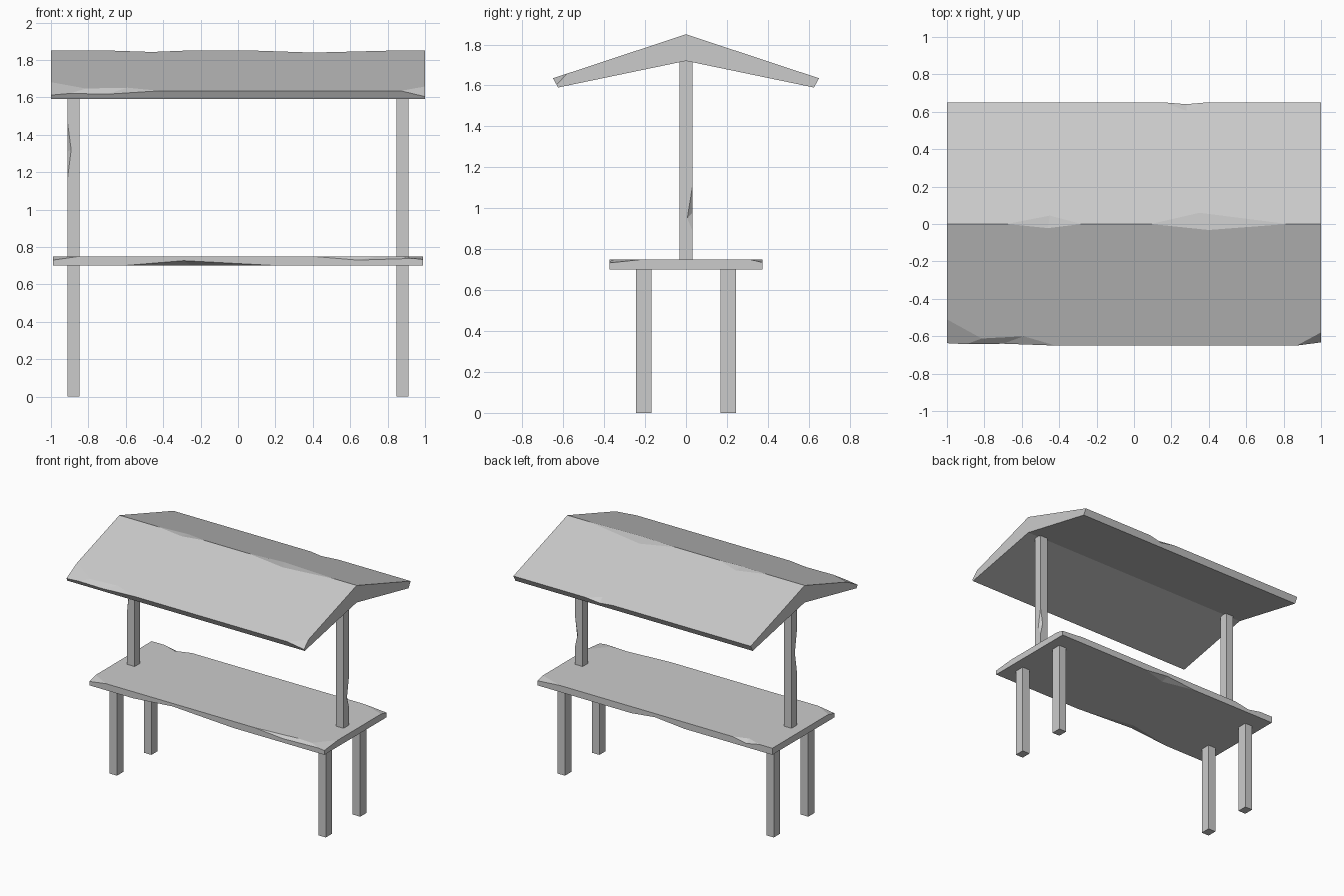
import bpy, bmesh
from mathutils import Vector

if "Cube" in bpy.data.objects:
    bpy.data.objects.remove(bpy.data.objects["Cube"])


def make(name, bm):
    bmesh.ops.recalc_face_normals(bm, faces=bm.faces)
    me = bpy.data.meshes.new(name)
    bm.to_mesh(me)
    bm.free()
    ob = bpy.data.objects.new(name, me)
    bpy.context.collection.objects.link(ob)
    return ob


def box(name, x, y, z):
    bm = bmesh.new()
    bmesh.ops.create_cube(bm, size=1)
    for v in bm.verts:
        v.co = [r[0] + (c + 0.5) * (r[1] - r[0]) for c, r in zip(v.co, (x, y, z))]
    return make(name, bm)


def carve(ob, pts, out):
    """Cut a chip: 3 points shave a corner, 4 points (ends a, b; p, q) notch an edge."""
    pts = [Vector(p) for p in pts]
    mid = sum(pts, Vector()) / len(pts)
    if len(pts) == 4:
        a, b, p, q = pts
        m = (p + q) / 2
        hull = [a + (a - m) * 0.05, b + (b - m) * 0.05, p + (p - q) * 0.3, q + (q - p) * 0.3]
    else:
        hull = [mid + (p - mid) * 1.5 for p in pts]
    hull.append(mid + Vector(out).normalized() * 0.15)
    bm = bmesh.new()
    for p in hull:
        bm.verts.new(p)
    bmesh.ops.convex_hull(bm, input=bm.verts)
    cutter = make("chip_cutter", bm)
    cutter.hide_render = True
    mod = ob.modifiers.new("chip", 'BOOLEAN')
    mod.operation, mod.solver, mod.object = 'DIFFERENCE', 'EXACT', cutter
    bpy.context.view_layer.objects.active = ob
    bpy.ops.object.modifier_apply(modifier=mod.name)
    bpy.data.objects.remove(cutter)


# Gabled roof: extruded profile
profile = [(0, 1.85), (0.65, 1.635), (0.625, 1.59), (0, 1.72), (-0.625, 1.59), (-0.65, 1.635)]
bm = bmesh.new()
face = bm.faces.new([bm.verts.new((-1, y, z)) for y, z in profile])
ext = bmesh.ops.extrude_face_region(bm, geom=[face])
new = [g for g in ext["geom"] if isinstance(g, bmesh.types.BMVert)]
bmesh.ops.translate(bm, verts=new, vec=(2, 0, 0))
# keep both end caps
if len(bm.faces) < 8:
    bm.faces.new([v for v in face.verts])
roof = make("roof", bm)


def top(x, y):
    return (x, y, 1.85 - 0.3308 * abs(y))


def eave(x, z, side=-1):
    return (x, side * (0.65 - (1.635 - z) * 0.5556), z)


# Ridge chips
carve(roof, [top(-0.68, 0), top(-0.28, 0), top(-0.45, 0.045), top(-0.46, -0.022)], (0, 0, 1))
carve(roof, [top(0.09, 0), top(0.82, 0), top(0.35, 0.06), top(0.4, -0.032)], (0, 0, 1))
# Eave chips
carve(roof, [top(-1.5, -0.65), top(-0.42, -0.65), top(-0.59, -0.6), eave(-0.7, 1.617)], (0, -1, 0.7))
carve(roof, [top(-1, -0.51), top(-0.8, -0.62), eave(-1, 1.612)], (-1, -1, 0.7))
carve(roof, [top(0.87, -0.65), top(1, -0.58), eave(1, 1.604)], (1, -1, 0.7))
carve(roof, [top(0.16, 0.65), top(0.39, 0.65), top(0.28, 0.605), eave(0.28, 1.618, 1)], (0, 1, 0.7))

# Table top with worn edges
Y, T, B = 0.375, 0.75, 0.70
table = box("table_top", (-0.99, 0.99), (-Y, Y), (B, T))
carve(table, [(-0.62, -Y, B), (0.22, -Y, B), (-0.29, -Y, 0.727), (-0.25, -0.3, B)], (0, -1, -1))
carve(table, [(-0.25, Y, B), (0.2, Y, B), (0.0, Y, 0.722), (0.0, 0.32, B)], (0, 1, -1))
carve(table, [(0.4, -Y, T), (1.3, -Y, T), (0.64, -Y, 0.73), (0.75, -0.345, T)], (0, -1, 1))
carve(table, [(0.85, -Y, T), (0.99, -0.21, T), (0.99, -Y, 0.733)], (1, -1, 1))
carve(table, [(-0.85, -Y, T), (-0.99, -0.3, T), (-0.99, -Y, 0.73)], (-1, -1, 1))
carve(table, [(0.8, Y, T), (0.99, 0.31, T), (0.99, Y, 0.735)], (1, 1, 1))
carve(table, [(-0.88, Y, T), (-0.65, Y, T), (-0.77, Y, 0.728), (-0.77, 0.335, T)], (0, 1, 1))

# Roof posts and legs
posts = {}
for side, sx in (("left", -1), ("right", 1)):
    x = (sx * 0.88 - 0.032, sx * 0.88 + 0.032)
    posts[side] = box(side + "_post", x, (-0.032, 0.032), (0.74, 1.73))
    for row, sy in (("front", -1), ("back", 1)):
        box(f"{row}_{side}_leg", x, (sy * 0.207 - 0.038, sy * 0.207 + 0.038), (0, 0.705))

# Post chips
carve(posts["left"], [(-0.912, -0.032, 1.16), (-0.912, -0.032, 1.47),
                      (-0.892, -0.032, 1.32), (-0.912, -0.008, 1.31)], (-1, -1, 0))
carve(posts["right"], [(0.912, 0.032, 0.89), (0.912, 0.032, 1.11),
                       (0.912, 0.006, 0.95), (0.892, 0.032, 0.98)], (1, 1, 0))
